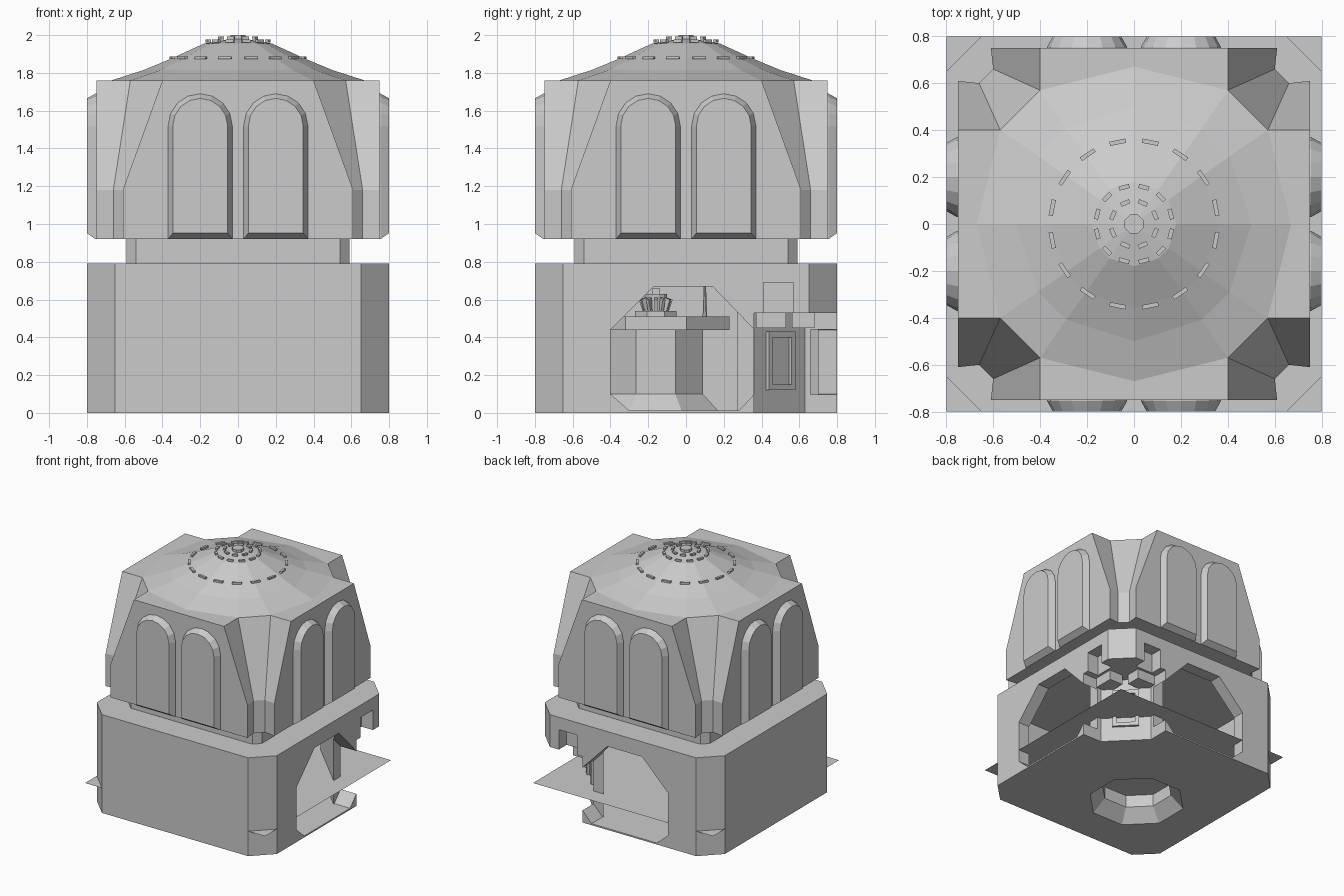
import bpy, bmesh
from math import sin, cos, pi, radians
from mathutils import Matrix

if "Cube" in bpy.data.objects:
    bpy.data.objects.remove(bpy.data.objects["Cube"])


def loft(name, rings, caps=(True, True)):
    """Skin a stack of equal-length point rings."""
    bm = bmesh.new()
    vs = [[bm.verts.new(p) for p in r] for r in rings]
    n = len(rings[0])
    for a, b in zip(vs, vs[1:]):
        for i in range(n):
            j = (i + 1) % n
            bm.faces.new((a[i], a[j], b[j], b[i]))
    if caps[0]:
        bm.faces.new(vs[0][::-1])
    if caps[1]:
        bm.faces.new(vs[-1])
    bmesh.ops.recalc_face_normals(bm, faces=bm.faces)
    me = bpy.data.meshes.new(name)
    bm.to_mesh(me)
    bm.free()
    ob = bpy.data.objects.new(name, me)
    bpy.context.collection.objects.link(ob)
    return ob


def prism(name, pts, z0, z1):
    return loft(name, [[(x, y, z) for x, y in pts] for z in (z0, z1)])


def box(name, x0, x1, y0, y1, z0, z1):
    return prism(name, [(x0, y0), (x1, y0), (x1, y1), (x0, y1)], z0, z1)


def chamfered(h, c):
    return [(-h + c, -h), (h - c, -h), (h, -h + c), (h, h - c),
            (h - c, h), (-h + c, h), (-h, h - c), (-h, -h + c)]


def octagon(cx, cy, apothem, n=8):
    r = apothem / cos(pi / n)
    return [(cx + r * cos(2 * pi * (i + .5) / n), cy + r * sin(2 * pi * (i + .5) / n)) for i in range(n)]


def at(pts, z):
    return [(x, y, z) for x, y in pts]


def cut(ob, cutter):
    m = ob.modifiers.new("cut", 'BOOLEAN')
    m.operation, m.solver, m.object = 'DIFFERENCE', 'EXACT', cutter
    bpy.context.view_layer.objects.active = ob
    bpy.ops.object.modifier_apply(modifier=m.name)
    bpy.data.objects.remove(cutter)


# Base: chamfered hollow box, open toward +x, +y and the corner between them
base = prism("base", chamfered(.8, .15), 0, .79)
cavity = [(-.6, -.7), (.6, -.7), (.7, -.6), (.7, .23), (.23, .7), (-.6, .7), (-.7, .6), (-.7, -.6)]
cut(base, prism("cavity", cavity, .012, .7))
cut(base, prism("corner_bay", [(.36, 1), (.36, .63), (.63, .36), (1, .36), (1, 1)], -.1, .53))
doorway = [(-.3, .012), (.28, .012), (.362, .1), (.362, .44), (.14, .67), (-.17, .67), (-.4, .44), (-.4, .1)]
for swap in (False, True):
    def side(x, y, z):
        return (y, x, z) if swap else (x, y, z)
    cut(base, loft("doorway", [[side(x, u, v) for u, v in doorway] for x in (.66, .95)]))
    w = [(.41, .5), (.57, .5), (.57, .69), (.41, .69)]
    cut(base, loft("window", [[side(x, u, v) for u, v in w] for x in (.7, .95)]))
    # Bracket under the lintel beside the doorway
    r = [(.37, .45), (.53, .45), (.53, .53), (.37, .53)]
    loft("bracket", [[side(x, u, v) for u, v in r] for x in (.56, .68)])

# Recess in the floor below the pedestal
P = -.16
cut(base, prism("floor_hole", octagon(P, P, .34), -.1, .1))

# Thin level sheet through the base
loft("level_sheet", [[(-.8, -.8, .2), (.8, -.8, .2), (.8, .8, .2), (-.8, .8, .2)]], (False, True))

# Frame on the diagonal pier
for u0, u1, z0, z1 in ((-.1, -.07, .15, .4), (.07, .1, .15, .4), (-.1, .1, .12, .15), (-.1, .1, .4, .43)):
    f = box("pier_frame", -.005, .02, u0, u1, z0, z1)
    f.matrix_world = Matrix.Translation((.495, .495, 0)) @ Matrix.Rotation(radians(45), 4, 'Z')

# Pedestal with flared foot, table top, finned hub and post
loft("pedestal", [at(octagon(P, P, .34), 0), at(octagon(P, P, .25), .1), at(octagon(P, P, .25), .44)],
     (False, True))
prism("table_top", octagon(P, P, .39), .44, .51)
prism("hub_base", octagon(P, P, .11), .51, .54)
loft("hub", [at(octagon(P, P, .05, 12), .54), at(octagon(P, P, .06, 12), .63)])
for i in range(12):
    fin = loft("hub_fin", [[(.03, -.008, .54), (.07, -.008, .54), (.07, .008, .54), (.03, .008, .54)],
                           [(.03, -.008, .62), (.09, -.008, .6), (.09, .008, .6), (.03, .008, .62)]])
    fin.matrix_world = Matrix.Translation((P, P, 0)) @ Matrix.Rotation(i * pi / 6, 4, 'Z')
box("hub_pin", P - .02, P + .02, P - .02, P + .02, .63, .66)
loft("post", [at(octagon(P, .1, .012), .51), at(octagon(P, .1, .006), .67)])

# Neck
prism("neck", chamfered(.59, .05), .79, .92)


# Upper block: square with notched corners that widen towards the top
def notched(a, b, c, d):
    q = [(a, -.75), (b, -c), (c, -b), (.75, -d)]
    out = []
    for x, y in ((1, 0), (0, 1), (-1, 0), (0, -1)):
        out += [(x * px - y * py, y * px + x * py) for px, py in q]
    return out


low = notched(.61, .6, .66, .61)
loft("upper_block", [at(low, .92), at(low, 1.18), at(notched(.4, .4, .57, .4), 1.76)])


# Raised round-topped panels, two on each side
def arch(cx, r, zb, y):
    pts = [(cx - r, y, zb), (cx + r, y, zb)]
    return pts + [(cx + r * cos(pi * i / 8), y, 1.52 + r * sin(pi * i / 8)) for i in range(9)]


for k in range(4):
    for cx in (-.2, .2):
        p = loft("arched_panel", [arch(cx, .17, .92, -.74), arch(cx, .17, .92, -.755),
                                  arch(cx, .145, .952, -.8)])
        p.matrix_world = Matrix.Rotation(k * pi / 2, 4, 'Z')

# Faceted roof: twelve sides
ang = [90 * q + a for q in range(4) for a in (0, 35.3, 54.7)]


def roof_ring(s, z):
    return [(s * cos(radians(a)), s * sin(radians(a)), z) for a in ang]


base_ring = [(.67, 0), (.57, .4), (.4, .57)]
eave = []
for x, y in ((1, 0), (0, 1), (-1, 0), (0, -1)):
    eave += [(x * px - y * py, y * px + x * py, 1.76) for px, py in base_ring]
loft("roof", [eave, roof_ring(.5, 1.815), roof_ring(.36, 1.873), roof_ring(.18, 1.955), roof_ring(.01, 1.985)])


# Rings of small roof tiles
def tile_ring(n, r, length, z, h=.014):
    for i in range(n):
        t = box("roof_tile", r - .012, r + .006, -length / 2, length / 2, z, z + h)
        t.matrix_world = Matrix.Rotation(2 * pi * (i + .5) / n, 4, 'Z')


tile_ring(16, .358, .07, 1.874)
tile_ring(12, .165, .045, 1.962)
tile_ring(8, .1, .04, 1.978)
prism("roof_cap", octagon(0, 0, .04), 1.975, 2.0)
